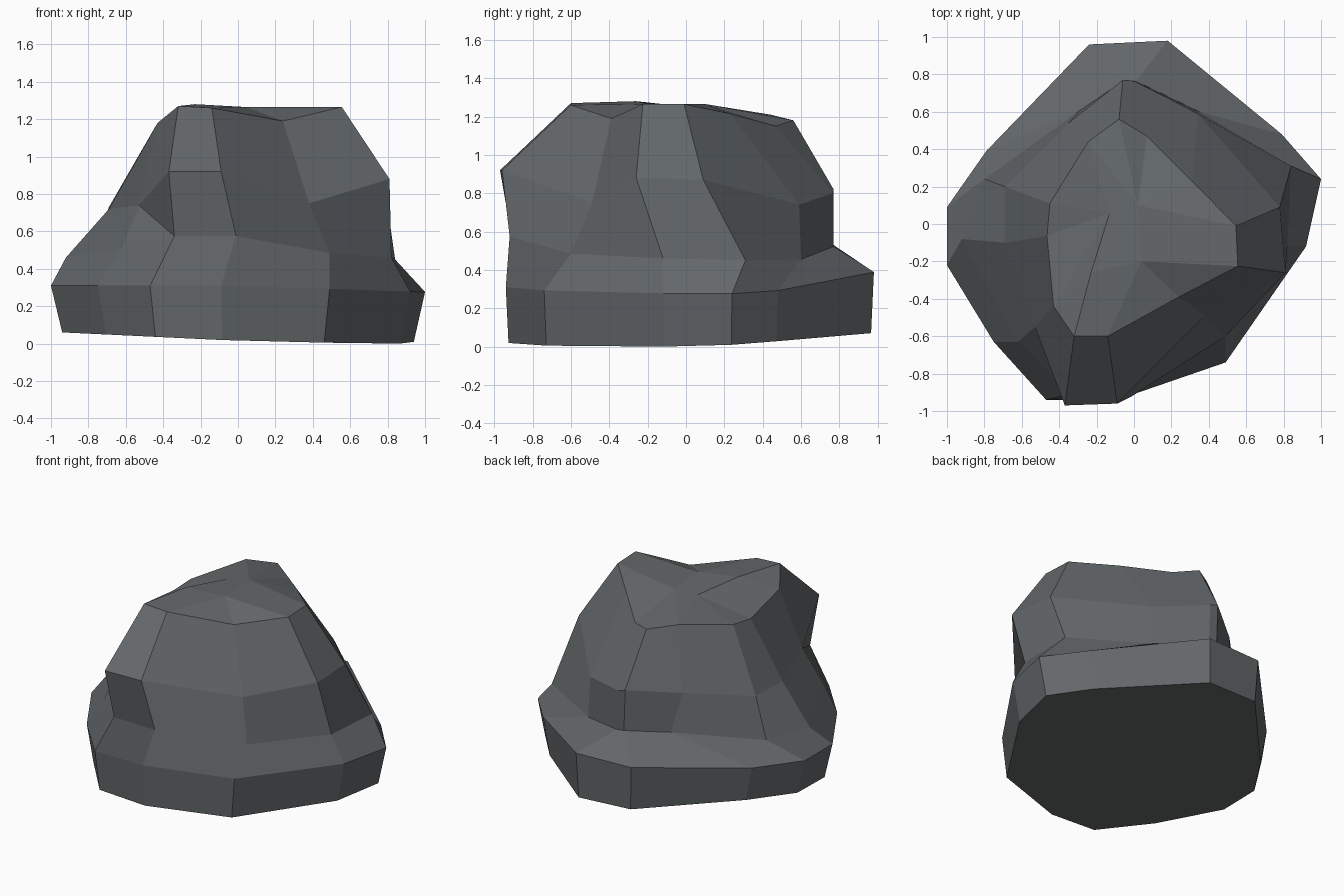
import bpy, bmesh

if "Cube" in bpy.data.objects:
    bpy.data.objects.remove(bpy.data.objects["Cube"])

# Stone material
stone = bpy.data.materials.new("dark_grey_stone")
stone.diffuse_color = (0.125, 0.138, 0.144, 1)
stone.use_nodes = True
stone.node_tree.nodes["Principled BSDF"].inputs["Base Color"].default_value = stone.diffuse_color

# Foot outline (x, y); heights follow from position
foot = [(-1, -.22), (-.75, -.63), (-.47, -.94), (-.09, -.94), (.49, -.74), (.92, -.12),
        (1, .24), (.79, .48), (.18, .98), (-.24, .96), (-.79, .39), (-1, .09)]
base = [(x * .94, y * .985, max(0, .015 + .045 * max(0, -x) + .06 * max(0, y) - .02 * max(0, x)))
        for x, y in foot]
skirt = [(x, y, .31 - .035 * max(0, x) + .09 * max(0, y) ** 3) for x, y in foot]

# Cross-sections above the foot
waist = [(-.92, -.08, .46), (-.62, -.63, .51), (-.34, -.91, .575), (-.01, -.92, .575),
         (.49, -.60, .485), (.82, -.12, .46), (.84, .31, .45), (.35, .60, .455),
         (.01, .765, .52), (-.05, .77, .53), (-.30, .60, .52), (-.80, .24, .46)]
shoulder = [(-.69, -.10, .72), (-.53, -.55, .74), (-.37, -.97, .92), (-.09, -.96, .92),
            (.38, -.49, .75), (.81, -.26, .88), (.78, .09, .87), (.34, .59, .74),
            (0, .765, .80), (-.06, .77, .82), (-.35, .54, .79), (-.69, .20, .73)]
rim = [(-.465, -.065, 1.12), (-.43, -.44, 1.18), (-.32, -.60, 1.27), (-.14, -.60, 1.26),
       (.24, -.39, 1.19), (.555, -.225, 1.265), (.545, -.01, 1.265), (.31, .23, 1.215),
       (.07, .47, 1.15), (-.08, .56, 1.18), (-.245, .44, 1.21), (-.45, .11, 1.14)]
crown = [(.04, -.20, 1.265), (.02, .10, 1.265), (-.23, -.26, 1.28), (-.13, .06, 1.245)]

bm = bmesh.new()
rings = [[bm.verts.new(p) for p in ring] for ring in (base, skirt, waist, shoulder, rim)]

# Side facets; the front-left hollow is creased from shoulder to waist
for level, (low, high) in enumerate(zip(rings, rings[1:])):
    for i in range(12):
        j = (i + 1) % 12
        if (level, i) == (2, 1):
            bm.faces.new((low[i], low[j], high[i]))
            bm.faces.new((low[j], high[j], high[i]))
        else:
            bm.faces.new((low[i], low[j], high[j], high[i]))
bm.faces.new(rings[0][::-1])

# Crown facets: each rim edge joins to its crown point
top = rings[-1]
front, back, peak, left = [bm.verts.new(p) for p in crown]
apex = [left, peak, peak, front, front, front, back, back, back, back, left, left]
for i in range(12):
    j = (i + 1) % 12
    bm.faces.new((top[i], top[j], apex[i]))
    if apex[i] != apex[j]:
        bm.faces.new((top[j], apex[j], apex[i]))
bm.faces.new((front, back, left, peak))

bmesh.ops.recalc_face_normals(bm, faces=bm.faces)
mesh = bpy.data.meshes.new("boulder")
bm.to_mesh(mesh)
bm.free()
mesh.materials.append(stone)
boulder = bpy.data.objects.new("boulder", mesh)
bpy.context.collection.objects.link(boulder)
